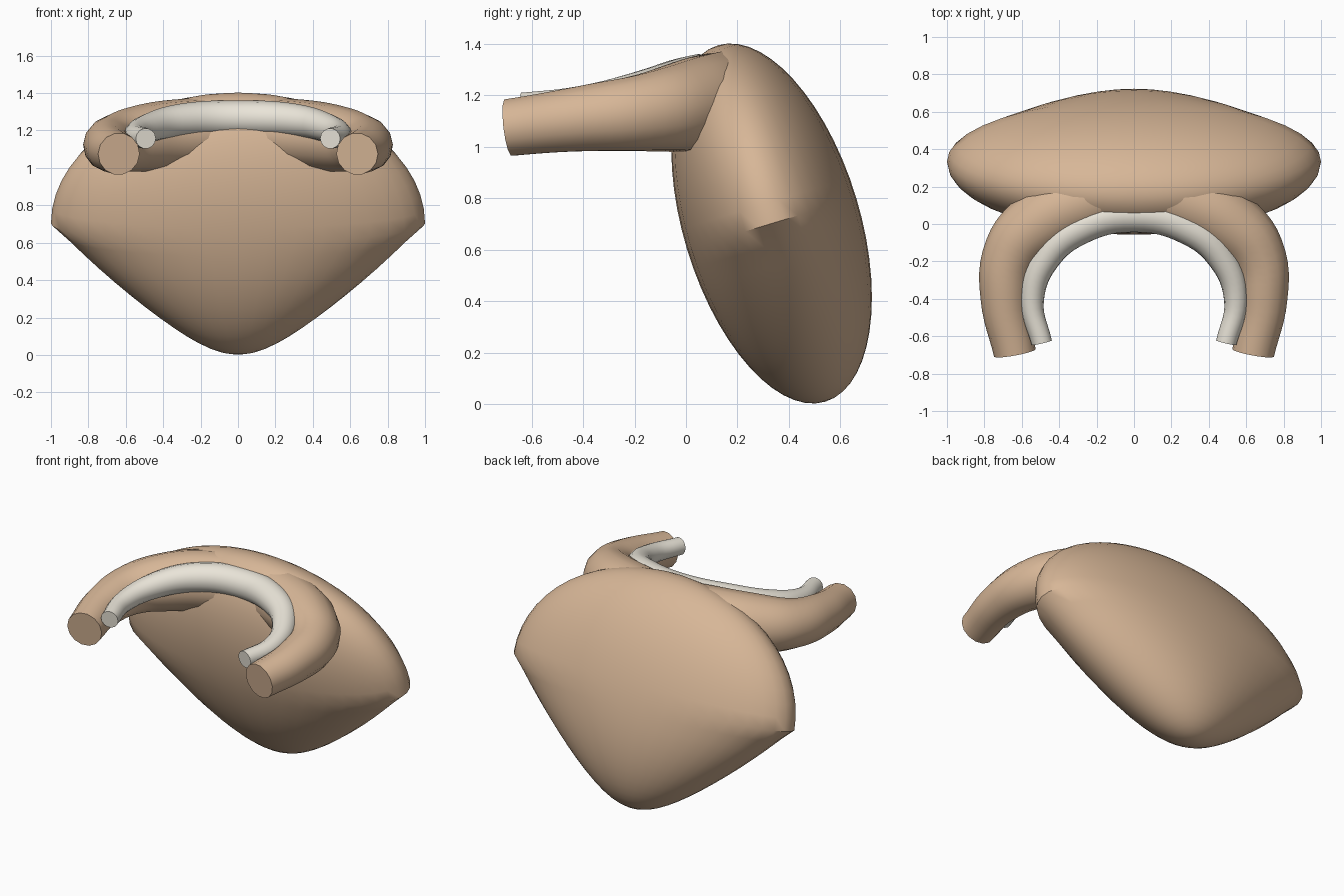
import bpy, bmesh, math
from mathutils import Matrix

if "Cube" in bpy.data.objects:
    bpy.data.objects.remove(bpy.data.objects["Cube"])


def material(name, color):
    m = bpy.data.materials.new(name)
    m.diffuse_color = color
    m.use_nodes = True
    m.node_tree.nodes["Principled BSDF"].inputs["Base Color"].default_value = m.diffuse_color
    return m


tan = material("tan", (0.68, 0.47, 0.31, 1))
ivory = material("ivory", (0.82, 0.78, 0.69, 1))


def finish(ob, mat):
    ob.data.materials.clear()
    ob.data.materials.append(mat)
    bpy.ops.object.select_all(action='DESELECT')
    ob.select_set(True)
    bpy.context.view_layer.objects.active = ob
    bpy.ops.object.shade_smooth_by_angle(angle=math.radians(40))


# Body: leaning ellipsoid whose lower half narrows sideways
bm = bmesh.new()
bmesh.ops.create_uvsphere(bm, u_segments=40, v_segments=28, radius=1)
for v in bm.verts:
    if v.co.z < 0:
        v.co.x *= 1 - 0.53 * min(1, -v.co.z) ** 0.85
bm.transform(Matrix.Translation((0, 0.333, 0.702))
             @ Matrix.Rotation(math.radians(16.8), 4, 'X')
             @ Matrix.Diagonal((1, 0.344, 0.724, 1)))
mesh = bpy.data.meshes.new("body")
bm.to_mesh(mesh)
bm.free()
body = bpy.data.objects.new("body", mesh)
bpy.context.collection.objects.link(body)
finish(body, tan)


# Mirrored tapered arch; points (x, y, z, radius) run from the tip to the middle
def arch(name, half, mat):
    pts = half + [(-x, y, z, r) for x, y, z, r in half[-2::-1]]
    cu = bpy.data.curves.new(name, 'CURVE')
    cu.dimensions = '3D'
    cu.bevel_depth = 1
    cu.bevel_resolution = 5
    cu.resolution_u = 6
    cu.use_fill_caps = True
    sp = cu.splines.new('BEZIER')
    sp.radius_interpolation = 'CARDINAL'
    sp.bezier_points.add(len(pts) - 1)
    for bp, (x, y, z, r) in zip(sp.bezier_points, pts):
        bp.co = (x, y, z)
        bp.radius = r
        bp.handle_left_type = bp.handle_right_type = 'AUTO'
    ob = bpy.data.objects.new(name, cu)
    bpy.context.collection.objects.link(ob)
    bpy.ops.object.select_all(action='DESELECT')
    ob.select_set(True)
    bpy.context.view_layer.objects.active = ob
    bpy.ops.object.convert(target='MESH')
    finish(bpy.context.view_layer.objects.active, mat)


# Outer arms, sunk into the body at the middle
arch("arms", [(0.637, -0.69, 1.075, 0.113), (0.69, -0.40, 1.11, 0.13),
              (0.65, -0.15, 1.135, 0.155), (0.50, 0.01, 1.16, 0.18),
              (0.28, 0.12, 1.183, 0.187), (0, 0.18, 1.19, 0.187)], tan)

# Pale inner band
arch("inner_band", [(0.493, -0.635, 1.157, 0.055), (0.545, -0.41, 1.175, 0.063),
                    (0.475, -0.19, 1.215, 0.077), (0.305, -0.03, 1.253, 0.09),
                    (0, 0.05, 1.265, 0.096)], ivory)
